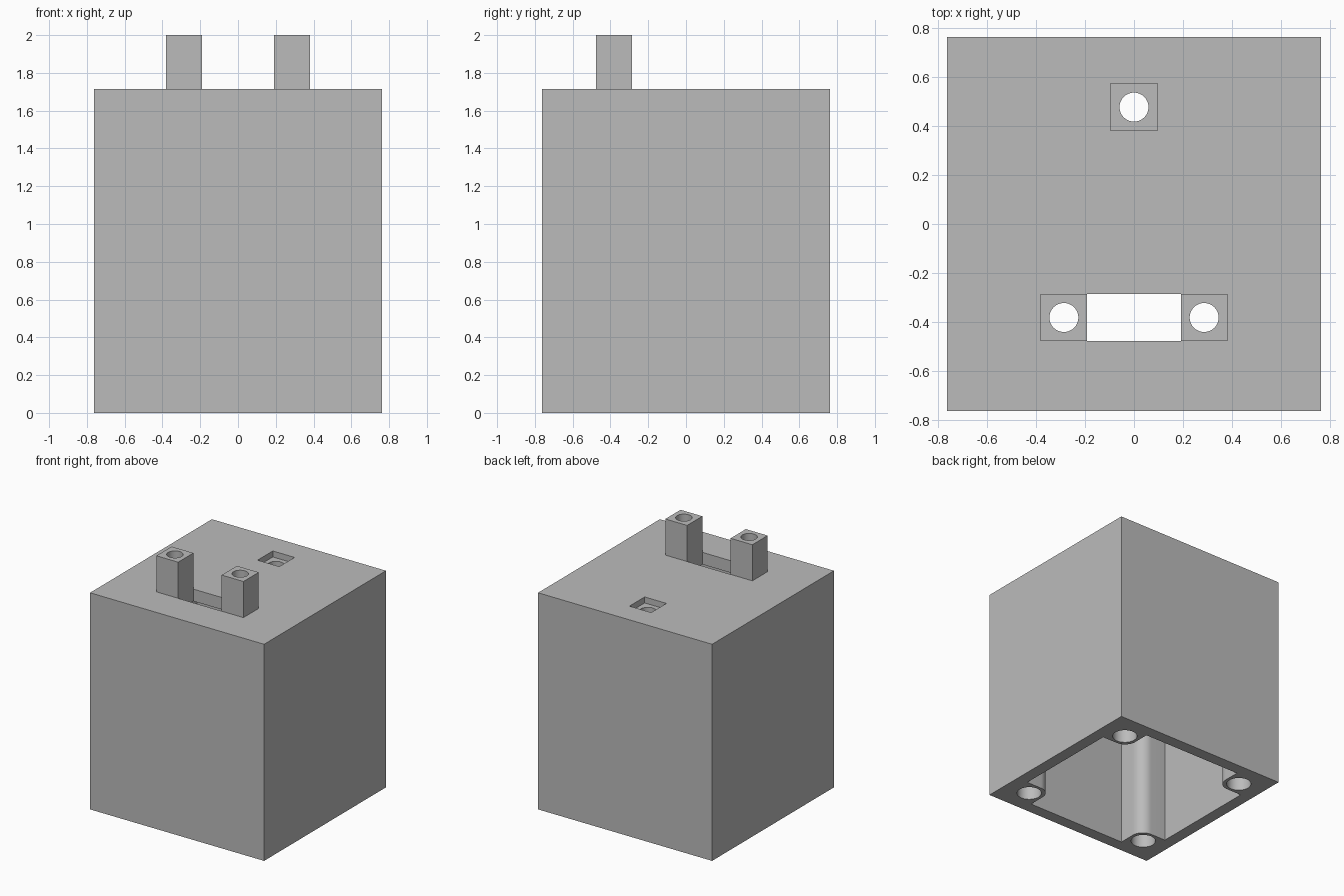
import bpy, bmesh, math
from mathutils import Vector, Matrix

default = bpy.data.objects.get("Cube")
if default:
    bpy.data.objects.remove(default, do_unlink=True)

U = 2 / 21          # design unit: the housing is 16 x 16 x 18 units
HALF, TOP, WALL = 8, 18, 1
PEG_H, PEG_Y, PEG_X = 3, -4, 3
SOCKET_Y = 5

grey = bpy.data.materials.new("light_grey")
grey.use_nodes = True
grey.diffuse_color = (0.5, 0.5, 0.5, 1)
grey.node_tree.nodes["Principled BSDF"].inputs["Base Color"].default_value = (0.5, 0.5, 0.5, 1)


def prism(name, outline, z0, z1):
    """Extrude a counter-clockwise outline, given in design units."""
    bm = bmesh.new()
    base = bm.faces.new([bm.verts.new((x * U, y * U, z0 * U)) for x, y in outline])
    ext = bmesh.ops.extrude_face_region(bm, geom=[base], use_keep_orig=True)
    verts = [g for g in ext["geom"] if isinstance(g, bmesh.types.BMVert)]
    bmesh.ops.translate(bm, verts=verts, vec=(0, 0, (z1 - z0) * U))
    bmesh.ops.recalc_face_normals(bm, faces=bm.faces)
    mesh = bpy.data.meshes.new(name)
    bm.to_mesh(mesh)
    bm.free()
    mesh.materials.append(grey)
    obj = bpy.data.objects.new(name, mesh)
    bpy.context.collection.objects.link(obj)
    return obj


def rect(cx, cy, hx, hy):
    return [(cx - hx, cy - hy), (cx + hx, cy - hy), (cx + hx, cy + hy), (cx - hx, cy + hy)]


def circle(cx, cy, r, n=48):
    return [(cx + r * math.cos(math.tau * i / n), cy + r * math.sin(math.tau * i / n))
            for i in range(n)]


def cavity_outline(inner, boss, r):
    """Square opening whose corners step in around rounded screw bosses."""
    quarter = [(inner, boss)]
    for i in range(13):
        a = math.radians(270 - 90 * i / 12)
        quarter.append((boss + r + r * math.cos(a), boss + r + r * math.sin(a)))
    quarter.append((boss, inner))
    return [tuple(Matrix.Rotation(k * math.pi / 2, 2) @ Vector(p))
            for k in range(4) for p in quarter]


def cut(target, outline, z0, z1):
    cutter = prism("cutter", outline, z0, z1)
    cutter.hide_render = True
    mod = target.modifiers.new("cut", "BOOLEAN")
    mod.operation = "DIFFERENCE"
    mod.solver = "EXACT"
    mod.object = cutter
    bpy.context.view_layer.objects.active = target
    bpy.ops.object.modifier_apply(modifier=mod.name)
    bpy.data.objects.remove(cutter, do_unlink=True)


# Housing: open at the bottom, with corner screw bosses inside
housing = prism("housing", rect(0, 0, HALF, HALF), 0, TOP)
cut(housing, cavity_outline(HALF - WALL, 4.6, 1), -1, TOP - WALL)
for sx in (-1, 1):
    for sy in (-1, 1):
        cut(housing, circle(sx * 5.8, sy * 5.8, 0.95), -1, 6)

# Slot between the pegs, and the stepped socket at the back
cut(housing, rect(0, PEG_Y, 2, 1), TOP - 2, TOP + 1)
cut(housing, rect(0, SOCKET_Y, 1, 1), TOP - 0.5, TOP + 1)
cut(housing, circle(0, SOCKET_Y, 0.62), TOP - 2, TOP + 1)

# Pegs, bored through together with the top plate
parts = [housing]
for side, x in (("right", -PEG_X), ("left", PEG_X)):
    peg = prism(side + "_peg", rect(x, PEG_Y, 1, 1), TOP, TOP + PEG_H)
    for part in (housing, peg):
        cut(part, circle(x, PEG_Y, 0.62), TOP - 2, TOP + PEG_H + 1)
    parts.append(peg)

# Smooth bores and boss corners, sharp edges elsewhere
bpy.ops.object.select_all(action="DESELECT")
for part in parts:
    part.select_set(True)
bpy.context.view_layer.objects.active = housing
bpy.ops.object.shade_smooth_by_angle(angle=math.radians(30))
